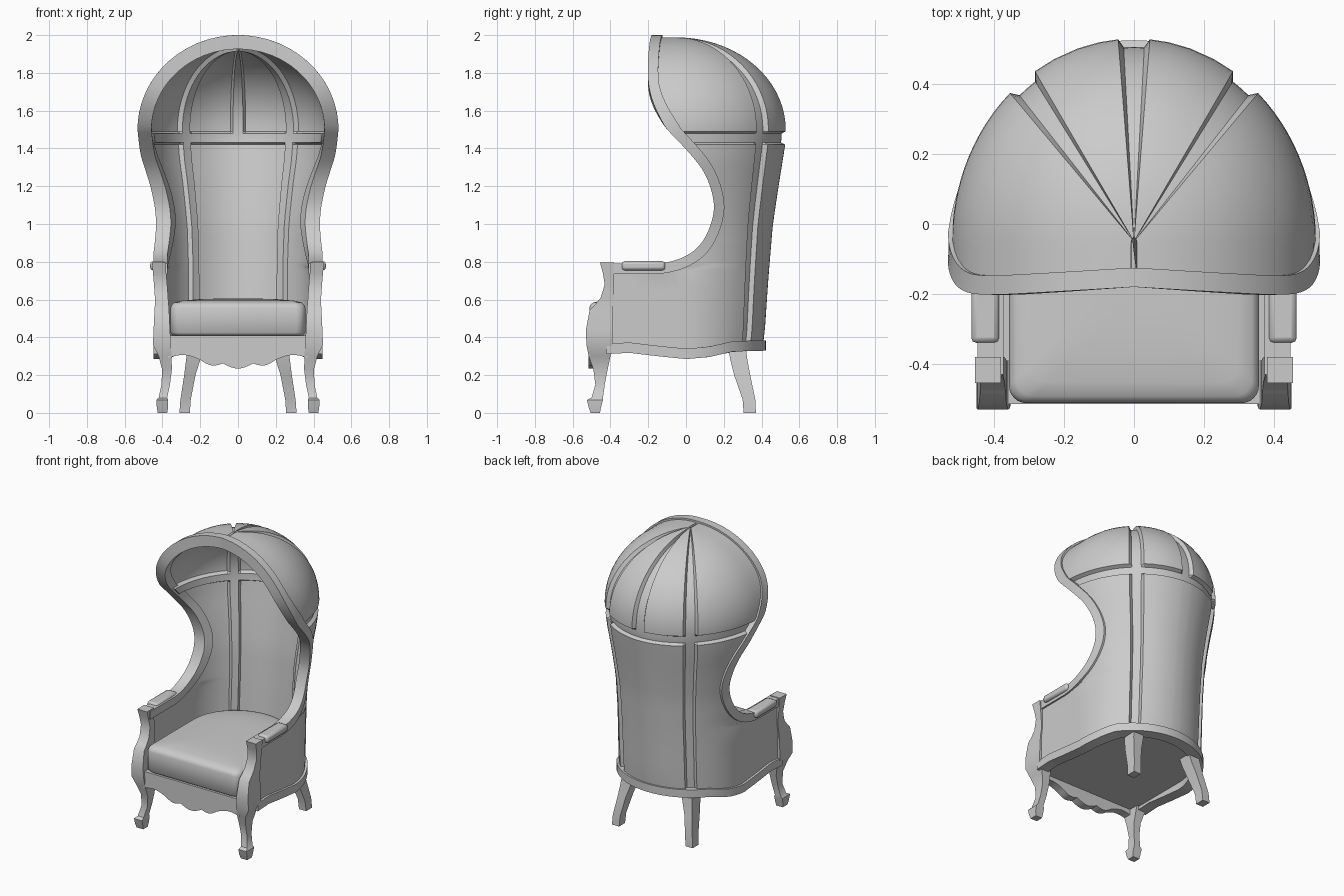
import bpy, bmesh, math

if "Cube" in bpy.data.objects:
    bpy.data.objects.remove(bpy.data.objects["Cube"])

grey = bpy.data.materials.new("plain grey")
grey.diffuse_color = (0.6, 0.6, 0.6, 1)
grey.use_nodes = True
grey.node_tree.nodes["Principled BSDF"].inputs["Base Color"].default_value = grey.diffuse_color


def interp(table, x):
    if x <= table[0][0]:
        return table[0][1]
    for (a, p), (b, q) in zip(table, table[1:]):
        if x <= b:
            return p + (q - p) * (x - a) / (b - a)
    return table[-1][1]


def loft(name, rings, mirror=False, bevel=0, angle=35):
    """Skin closed rings of equal length and cap both ends."""
    bm = bmesh.new()
    rows = [[bm.verts.new(p) for p in r] for r in rings]
    n = len(rows[0])
    for a, b in zip(rows, rows[1:]):
        for i in range(n):
            j = (i + 1) % n
            bm.faces.new((a[i], a[j], b[j], b[i]))
    bm.faces.new(rows[0][::-1])
    bm.faces.new(rows[-1])
    bmesh.ops.remove_doubles(bm, verts=bm.verts, dist=0.0003)
    bmesh.ops.recalc_face_normals(bm, faces=bm.faces)
    me = bpy.data.meshes.new(name)
    bm.to_mesh(me)
    bm.free()
    me.materials.append(grey)
    ob = bpy.data.objects.new(name, me)
    bpy.context.collection.objects.link(ob)
    if bevel:
        m = ob.modifiers.new("soft edges", 'BEVEL')
        m.width, m.segments, m.limit_method = bevel, 2, 'ANGLE'
    if mirror:
        ob.modifiers.new("other side", 'MIRROR')
    bpy.ops.object.select_all(action='DESELECT')
    bpy.context.view_layer.objects.active = ob
    ob.select_set(True)
    bpy.ops.object.shade_smooth_by_angle(angle=math.radians(angle))
    return ob


# Shell shape: U-shaped sections; v is height below 1.5, dome angle above it
HALF = [(.3, .43), (.8, .435), (1.0, .445), (1.2, .475), (1.35, .505), (1.5, .52)]
BACK = [(.3, .40), (.4, .415), (.7, .435), (1.0, .46), (1.2, .49), (1.45, .53), (1.5, .53)]
CENTRE = [(.3, 0), (1.5, -.05)]


def section(v, th):
    y0 = interp(CENTRE, v)
    w, d = interp(HALF, v) - th, interp(BACK, v) - y0 - th
    if v <= 1.5:
        return w, d, y0, v
    phi = (v - 1.5) * math.pi
    c = math.cos(phi)
    return w * c, d * c, y0, 1.5 + (.488 - th) * math.sin(phi)


def on_shell(y, v, th):
    w, d, y0, z = section(v, th)
    if y <= y0:
        return (w, y, z)
    t = min(1, (y - y0) / max(d, 1e-4))
    return (w * math.sqrt(1 - t * t), y, z)


# Opening outline in (y, v)
EDGE = [(-.43, .79), (-.25, .79), (-.11, .79), (.02, .835), (.1, .915), (.15, 1.05),
        (.145, 1.15), (.1, 1.275), (.02, 1.375), (-.08, 1.48), (-.14, 1.54),
        (-.19, 1.617), (-.205, 1.7), (-.195, 1.85), (-.18, 2.0)]
FRONT = [(.75, -.41), (.78, -.08)] + [(v, y + .02) for y, v in EDGE[3:]]
RIB = math.radians(38)
STEPS = [math.radians(a) for a in (0, 3.4, 5, 11, 18, 26, 33, 34.7, 38, 41.3, 43)]
N_SIDE = 14


def groove(v, theta):
    flat, rim = math.radians(3.5), math.radians(4.9)
    a = abs(theta - RIB)
    if v > 1.48:
        a = min(a, abs(theta))
    m = max(0, min(1, (rim - a) / (rim - flat)))
    h = max(0, min(1, (.035 - abs(v - 1.455)) / .012))
    return .024 * max(m, h)


def half_row(v, th):
    """Points from the middle of the back round to the front edge."""
    w, d, y0, _ = section(v, th)
    yf = interp(FRONT, v)
    last = math.acos(max(0, min(1, (yf - y0) / max(d, 1e-4))))
    arc = (last - STEPS[-1]) * (w + d) / 2
    straight = max(0, y0 - yf)
    pts = []
    for k in range(len(STEPS) + N_SIDE):
        run = 0
        if k < len(STEPS):
            t = STEPS[k]
        else:
            s = (k - len(STEPS) + 1) / N_SIDE * (arc + straight)
            t = STEPS[-1] + (last - STEPS[-1]) * min(1, s / max(arc, 1e-5))
            run = max(0, s - arc)
        a, b, c, z = section(v, th + groove(v, t))
        pts.append((a * math.sin(t), c + b * math.cos(t) - run, z))
    return pts


def flip(p):
    return (-p[0], p[1], p[2])


# Hooded back shell with sunken rib channels
levels = [.33, .45, .55, .65, .75, .78, .8, .835, .87, .915, .98, 1.05, 1.15, 1.22, 1.275,
          1.33, 1.375, 1.42, 1.432, 1.455, 1.478, 1.49] + [1.5 + .0275 * i for i in range(19)]
rings = []
for v in levels:
    o, i = half_row(v, 0), half_row(v, .05)
    rings.append([flip(p) for p in o[:0:-1]] + o + i[::-1] + [flip(p) for p in i[1:]])
loft("hooded_shell", rings, angle=28)

# Raised frame round the opening
path = EDGE
for _ in range(2):
    cut = [path[0]]
    for (a, b), (c, d) in zip(path, path[1:]):
        cut += [(a * .75 + c * .25, b * .75 + d * .25), (a * .25 + c * .75, b * .25 + d * .75)]
    path = cut + [path[-1]]
rings = []
for k, (y, v) in enumerate(path):
    p, q = path[max(0, k - 1)], path[min(len(path) - 1, k + 1)]
    ty, tv = q[0] - p[0], q[1] - p[1]
    ln = math.hypot(ty, tv)
    y2, v2 = y + .055 * tv / ln, min(2, v - .055 * ty / ln)
    if k == len(path) - 1:
        v2 = 2.0
    rings.append([on_shell(y, v, -.012), on_shell(y2, v2, -.012),
                  on_shell(y2, v2, .062), on_shell(y, v, .062)])
loft("opening_frame", rings, mirror=True)

# Curved rail under the sides and back
WAVE = [(-.45, .31), (-.3, .318), (-.15, .3), (0, .285), (.12, .295), (.25, .325), (.45, .33)]
side = [(1, -.42 + .06 * i) for i in range(7)]
rings = []
for s in [("s", y) for _, y in side] + [("a", 90 - 6 * i) for i in range(31)] + \
        [("t", y) for _, y in side[::-1]]:
    ring = []
    for top, th in ((1, -.016), (0, -.016), (0, .06), (1, .06)):
        w, d, y0, _ = section(.35, th)
        if s[0] == "a":
            t = math.radians(s[1])
            x, y = w * math.sin(t), y0 + d * math.cos(t)
        else:
            x, y = (w if s[0] == "s" else -w), s[1]
        ring.append((x, y, interp(WAVE, y) + .055 * top))
    rings.append(ring)
loft("base_rail", rings)


def outline(hw, front, depth, r, inset, z):
    """Rounded front corners with a half-round back."""
    hw, front, depth = hw - inset, front + inset, depth - inset
    pts = [(hw * math.cos(math.radians(a)), depth * math.sin(math.radians(a)), z)
           for a in range(0, 181, 10)]
    for a in range(180, 271, 15):
        c, s = math.cos(math.radians(a)), math.sin(math.radians(a))
        pts.append((-hw + r + r * c, front + r + r * s, z))
    for a in range(270, 361, 15):
        c, s = math.cos(math.radians(a)), math.sin(math.radians(a))
        pts.append((hw - r + r * c, front + r + r * s, z))
    return pts


# Seat deck and crowned cushion
loft("seat_deck", [outline(.40, -.48, .37, .03, 0, z) for z in (.335, .41)])
loft("seat_cushion", [outline(.357, -.512, .34, .05, i, z) for i, z in
                      ((.012, .41), (0, .425), (0, .555), (.006, .572), (.02, .584),
                       (.06, .594), (.15, .602), (.25, .605))], angle=50)


def boxes(rows):
    return [[(a, c, z), (b, c, z), (b, d, z), (a, d, z)] for z, a, b, c, d in rows]


# Front posts running down into scrolled legs
loft("front_post_and_leg", boxes([
    (0, .375, .425, -.505, -.455), (.03, .37, .43, -.515, -.45), (.068, .37, .432, -.525, -.44),
    (.08, .375, .42, -.5, -.44), (.15, .36, .405, -.48, -.43), (.23, .35, .402, -.49, -.415),
    (.30, .352, .42, -.515, -.40), (.36, .355, .45, -.527, -.39), (.44, .36, .447, -.53, -.39),
    (.545, .365, .442, -.51, -.39), (.575, .367, .44, -.48, -.385), (.61, .37, .44, -.452, -.38),
    (.68, .375, .445, -.43, -.38), (.74, .38, .45, -.44, -.38), (.795, .38, .455, -.455, -.38)]),
    mirror=True)

# Splayed back legs
loft("back_leg", boxes([
    (0, .255, .31, .305, .37), (.07, .25, .305, .30, .367), (.2, .225, .285, .255, .34),
    (.28, .20, .275, .235, .325), (.36, .18, .265, .22, .315)]), mirror=True)

# Arm pads
loft("arm_pad", boxes([(.755, .385, .465, -.34, -.11), (.803, .385, .465, -.34, -.11)]),
     mirror=True, bevel=.015)


# Scalloped front apron
def scallop(x):
    a = abs(x)
    if a < .08:
        return .262 - .027 * math.cos(a / .08 * math.pi / 2)
    if a < .2:
        return .262 + (a - .08) * .16 - .02 * math.sin((a - .08) / .12 * math.pi)
    return .281 + .02 * math.sin((a - .2) / .17 * math.pi) + .01 * (a - .2) / .17


rings = []
for i in range(-37, 38):
    x = i / 100
    z = scallop(x)
    rings.append([(x, -.515, z), (x, -.515, .41), (x, -.46, .41), (x, -.46, z)])
loft("front_apron", rings)
